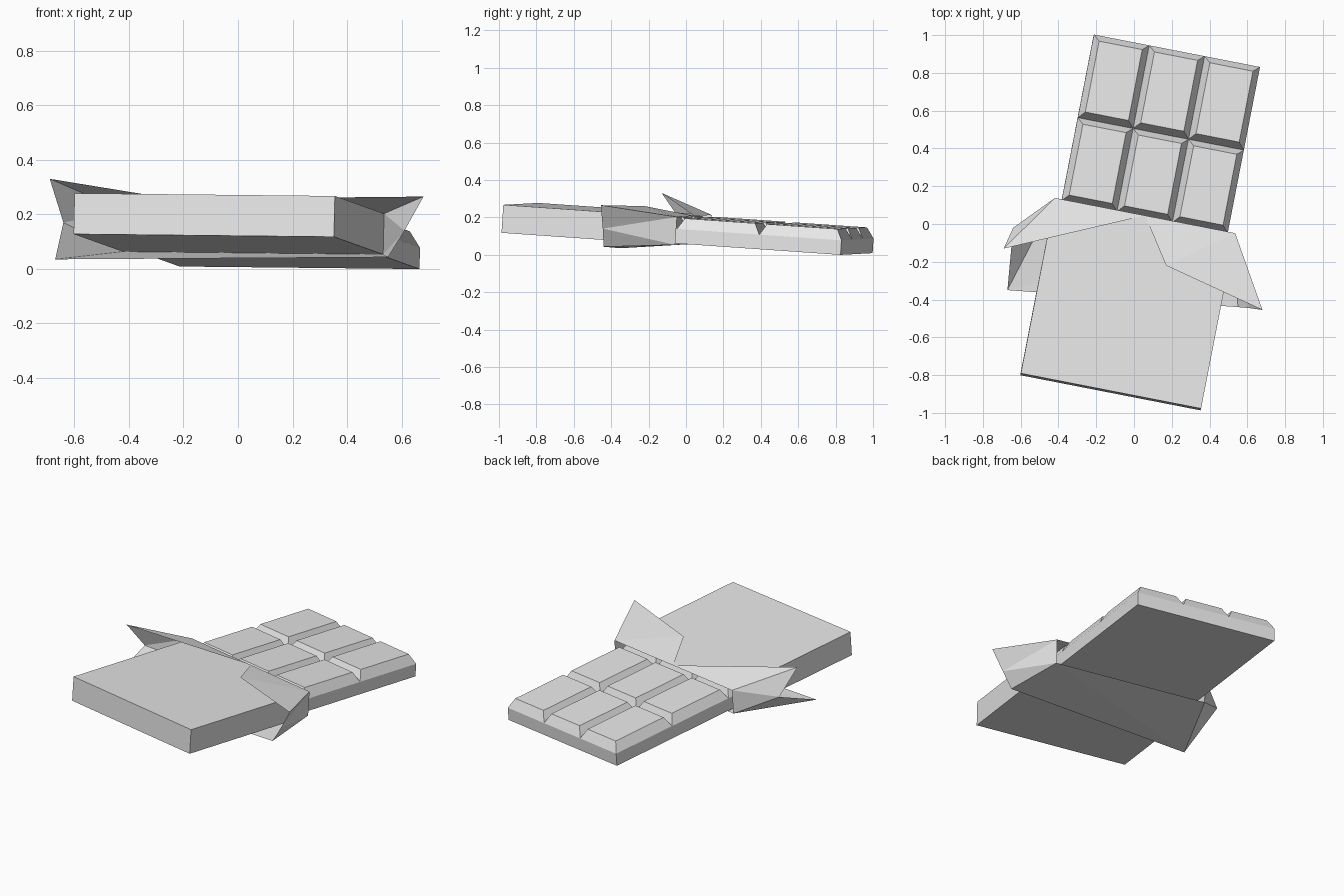
import bpy, bmesh
from math import radians
from mathutils import Matrix, Vector

cube = bpy.data.objects.get("Cube")
if cube:
    bpy.data.objects.remove(cube, do_unlink=True)

grey = bpy.data.materials.new("plain_grey")
grey.use_nodes = True
colour = (0.8, 0.8, 0.8, 1)
grey.diffuse_color = colour
grey.node_tree.nodes["Principled BSDF"].inputs["Base Color"].default_value = colour

# Tilted frame whose origin is the middle of the wrapper mouth, y along the bar
FRAME = (Matrix.Translation((0.055, 0.035, 0.058))
         @ Matrix.Rotation(radians(-11), 4, 'Z')
         @ Matrix.Rotation(radians(-3.9), 4, 'X')
         @ Matrix.Rotation(radians(0.6), 4, 'Y'))


def finish(name, bm, matrix=None):
    if matrix:
        bm.transform(matrix)
    mesh = bpy.data.meshes.new(name)
    bm.to_mesh(mesh)
    bm.free()
    mesh.materials.append(grey)
    obj = bpy.data.objects.new(name, mesh)
    bpy.context.collection.objects.link(obj)
    return obj


def block(bm, x0, x1, y0, y1, z0, z1, inset=0):
    """Box whose top may be inset to make a tapered block."""
    verts = bmesh.ops.create_cube(bm, size=1)["verts"]
    for v in verts:
        top = v.co.z > 0
        d = inset if top else 0
        v.co = (x1 - d if v.co.x > 0 else x0 + d,
                y1 - d if v.co.y > 0 else y0 + d,
                z1 if top else z0)
    return verts


def sheet(name, points, faces):
    bm = bmesh.new()
    verts = [bm.verts.new(p) for p in points]
    for f in faces:
        bm.faces.new([verts[i] for i in f])
    return finish(name, bm)


# Bar: slab with a grid of tapered pieces
HALF, FAR, PITCH = 0.448, 0.895, 0.449
COLS, ROWS = 3, 4
LOW, MID, HIGH = 0.007, 0.085, 0.143
bm = bmesh.new()
block(bm, -HALF, HALF, FAR - ROWS * PITCH, FAR, LOW, MID)
finish("bar_slab", bm, FRAME)

bm = bmesh.new()
cell = 2 * HALF / COLS
for col in range(COLS):
    for row in range(ROWS):
        x, y = -HALF + col * cell, FAR - row * PITCH
        block(bm, x, x + cell, y - PITCH, y, MID, HIGH, 0.033)
# Drop the hidden undersides of the pieces
under = [f for f in bm.faces if f.calc_center_median().z < MID + 0.001]
bmesh.ops.delete(bm, geom=under, context='FACES')
finish("bar_pieces", bm, FRAME)

# Wrapper: sleeve open at the mouth
WIDE, DEEP, TALL = 0.486, 0.948, 0.15
bm = bmesh.new()
block(bm, -WIDE, WIDE, -DEEP, 0, 0, TALL)
mouth = [f for f in bm.faces if f.calc_center_median().y > -0.001]
bmesh.ops.delete(bm, geom=mouth, context='FACES')
finish("wrapper_sleeve", bm, FRAME)

# Torn flaps, folded back from the mouth
right_top = FRAME @ Vector((-WIDE, 0, TALL))
right_low = FRAME @ Vector((-WIDE, 0, 0))
left_top = FRAME @ Vector((WIDE, 0, TALL))
left_low = FRAME @ Vector((WIDE, 0, 0))
tear = FRAME @ Vector((0, 0, TALL))
right_tip, right_foot = (-0.69, -0.13, 0.33), (-0.67, -0.35, 0.035)
left_tip, left_foot = (0.68, -0.455, 0.265), (0.55, -0.44, 0.043)
right_notch, left_notch = (-0.64, -0.02, 0.17), (0.61, -0.445, 0.14)

sheet("top_flap_right", [right_top, right_tip, tear], [(0, 1, 2)])
sheet("top_flap_left", [tear, (0.17, -0.22, 0.26), left_tip, left_top],
      [(0, 1, 3), (1, 2, 3)])
sheet("side_flap_right", [right_top, right_tip, right_notch, right_foot, right_low],
      [(0, 1, 2), (0, 2, 4), (2, 3, 4)])
sheet("side_flap_left", [left_top, left_tip, left_notch, left_foot, left_low],
      [(0, 2, 1), (0, 4, 2), (2, 4, 3)])
sheet("bottom_flap", [right_low, left_low, left_foot, right_foot],
      [(0, 1, 3), (1, 2, 3)])
